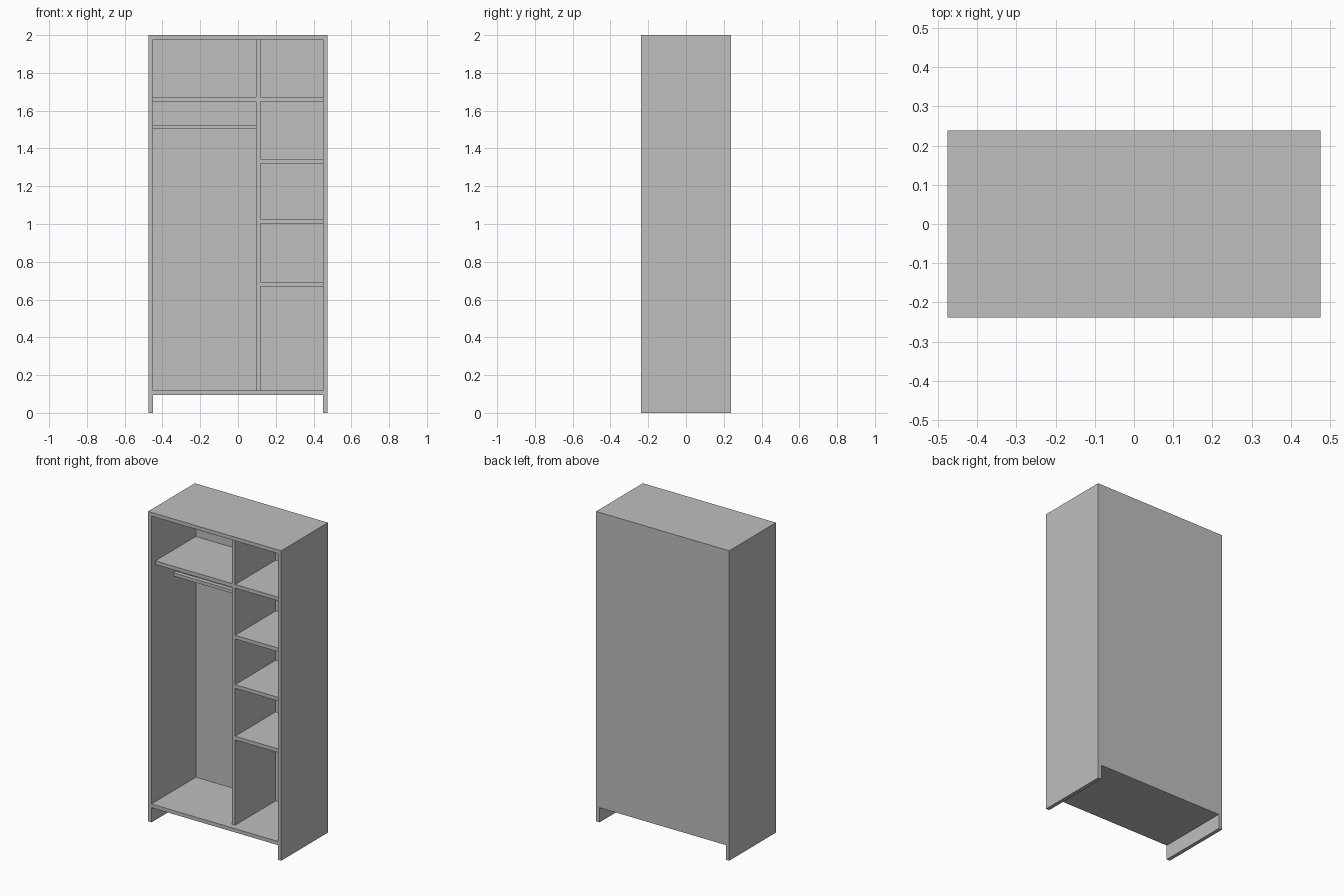
import bpy

if "Cube" in bpy.data.objects:
    bpy.data.objects.remove(bpy.data.objects["Cube"], do_unlink=True)

grey = bpy.data.materials.new("plain grey")
grey.use_nodes = True
colour = (0.52, 0.52, 0.52, 1)
grey.diffuse_color = colour
grey.node_tree.nodes["Principled BSDF"].inputs["Base Color"].default_value = colour


def board(name, x, y, z):
    """Box spanning the (low, high) range on each axis."""
    spans = (x, y, z)
    bpy.ops.mesh.primitive_cube_add(size=1, location=[(a + b) / 2 for a, b in spans])
    ob = bpy.context.object
    ob.name = name
    ob.scale = [b - a for a, b in spans]
    bpy.ops.object.transform_apply(location=False, rotation=False, scale=True)
    ob.data.materials.append(grey)
    return ob


W, D, H = 0.475, 0.238, 2.0      # half width, half depth, height
T = 0.024                        # board thickness
BASE = 0.095                     # underside of the floor board
inner = W - T
depth = (-D, D)
inside = (-D + 0.04, D - T)      # inner boards sit back from the front edge
div_left, div_right = 0.095, 0.119

# Outer case
board("right_side", (-W, -inner), depth, (0, H))
board("left_side", (inner, W), depth, (0, H))
board("top_board", (-inner, inner), depth, (H - T, H))
board("floor_board", (-inner, inner), depth, (BASE, BASE + T))
board("back_panel", (-inner, inner), (D - T, D), (BASE + T, H - T))

# Divider and shelves
board("divider", (div_left, div_right), inside, (BASE + T, H - T))
board("hat_shelf", (-inner, div_left), inside, (1.648, 1.648 + T))
for i, z in enumerate((0.669, 1.002, 1.32, 1.648)):
    board(f"side_shelf_{i + 1}", (div_right, inner), inside, (z, z + T))

# Hanging rail
board("hanging_rail", (-inner, div_left), (-0.014, 0.014), (1.504, 1.525))
